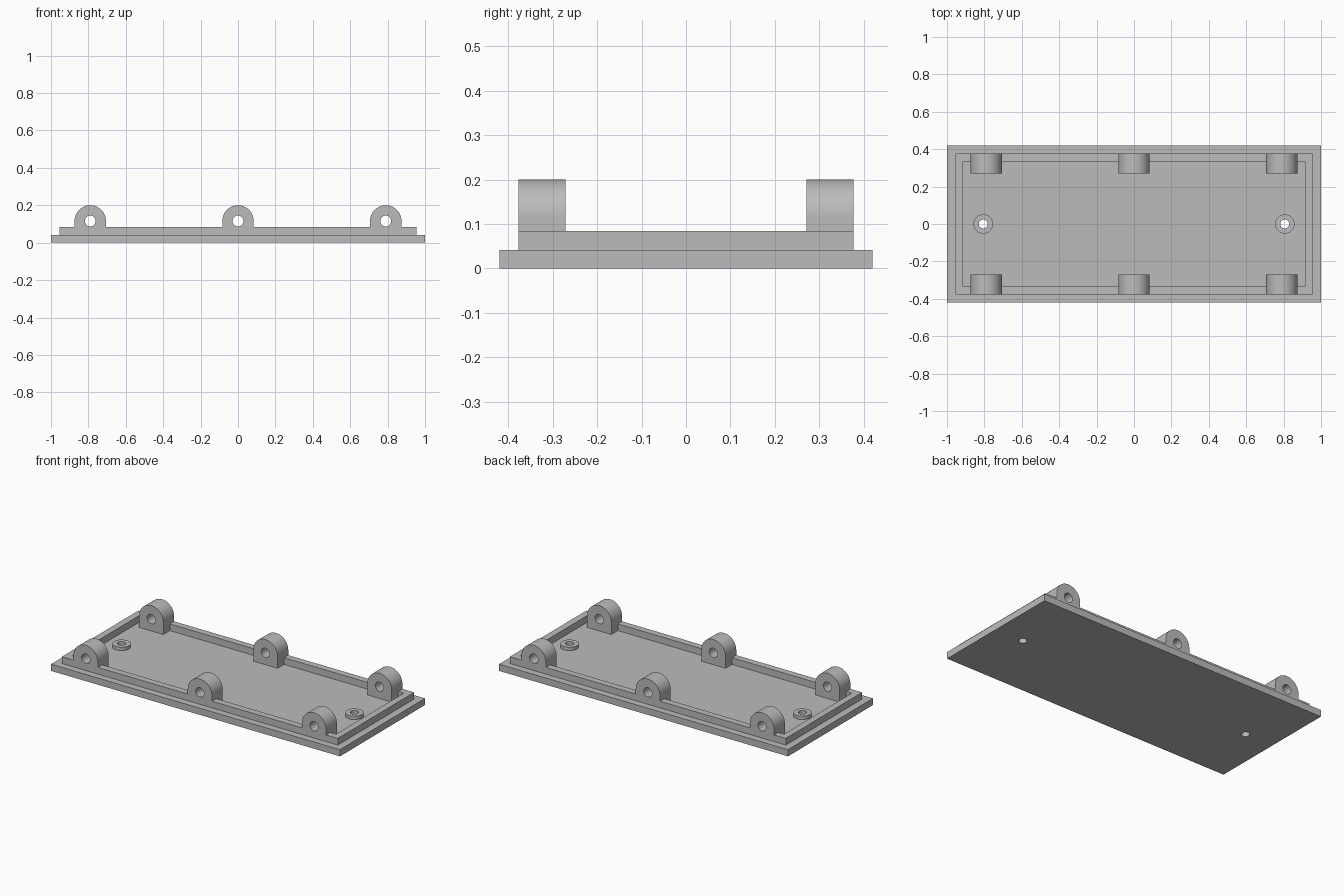
import bpy
import bmesh
from math import cos, sin, pi, radians

default_cube = bpy.data.objects.get("Cube")
if default_cube:
    bpy.data.objects.remove(default_cube, do_unlink=True)

# Single grey material
GREY = (0.5, 0.5, 0.5, 1.0)
grey = bpy.data.materials.new("plain grey")
grey.use_nodes = True
grey.diffuse_color = GREY
grey.node_tree.nodes["Principled BSDF"].inputs["Base Color"].default_value = GREY

# Main dimensions
HALF_X, HALF_Y, PLATE_TOP = 1.0, 0.42, 0.042
RIM_X, RIM_Y, RIM_WALL, RIM_TOP = 0.955, 0.377, 0.042, 0.084
LUG_R, LUG_Z, LUG_DEPTH, LUG_HOLE = 0.084, 0.116, 0.106, 0.029
BOSS_X, BOSS_R, BOSS_HOLE, BOSS_TOP = 0.806, 0.052, 0.024, 0.063


def rectangle(hx, hy):
    return [(-hx, -hy), (hx, -hy), (hx, hy), (-hx, hy)]


def arc(cx, cy, r, start=0.0, sweep=2 * pi, steps=48):
    count = steps if sweep >= 2 * pi else steps + 1
    return [(cx + r * cos(start + sweep * i / steps),
             cy + r * sin(start + sweep * i / steps)) for i in range(count)]


def upright(u, v, w):
    return (u, v, w)


def facing_front(u, v, w):
    return (u, w, v)


def extrude(name, loops, low, high, place=upright):
    """Solid from an outer loop and hole loops, extruded from low to high."""
    bm = bmesh.new()
    caps = ([], [])
    for loop in loops:
        rings = [[bm.verts.new(place(u, v, w)) for u, v in loop] for w in (low, high)]
        for i in range(len(loop)):
            j = (i + 1) % len(loop)
            for ring, edges in zip(rings, caps):
                edges.append(bm.edges.new((ring[i], ring[j])))
            bm.faces.new((rings[0][i], rings[0][j], rings[1][j], rings[1][i]))
    for edges in caps:
        bmesh.ops.triangle_fill(bm, use_beauty=True, edges=edges)
    bmesh.ops.recalc_face_normals(bm, faces=bm.faces)
    mesh = bpy.data.meshes.new(name)
    bm.to_mesh(mesh)
    bm.free()
    mesh.materials.append(grey)
    obj = bpy.data.objects.new(name, mesh)
    bpy.context.collection.objects.link(obj)
    bpy.ops.object.select_all(action='DESELECT')
    obj.select_set(True)
    bpy.context.view_layer.objects.active = obj
    bpy.ops.object.shade_smooth_by_angle(angle=radians(30))
    return obj


# Base plate with two drilled screw holes
screw_holes = [arc(s * BOSS_X, 0, BOSS_HOLE) for s in (-1, 1)]
extrude("base_plate", [rectangle(HALF_X, HALF_Y)] + screw_holes, 0, PLATE_TOP)

# Raised locating rim
extrude("rim", [rectangle(RIM_X, RIM_Y),
                rectangle(RIM_X - RIM_WALL, RIM_Y - RIM_WALL)], PLATE_TOP, RIM_TOP)

# Screw bosses around the holes
for side, hole in zip((-1, 1), screw_holes):
    label = "left" if side > 0 else "right"
    extrude(f"{label}_screw_boss", [arc(side * BOSS_X, 0, BOSS_R), hole],
            PLATE_TOP, BOSS_TOP)

# Round-topped lugs with pin holes, three along each long side
for column, x in (("right", -0.79), ("middle", 0), ("left", 0.79)):
    outline = [(x - LUG_R, PLATE_TOP), (x + LUG_R, PLATE_TOP)]
    outline += arc(x, LUG_Z, LUG_R, 0, pi, 32)
    pin_hole = arc(x, LUG_Z, LUG_HOLE)
    for row, low in (("front", -RIM_Y), ("back", RIM_Y - LUG_DEPTH)):
        extrude(f"{row}_{column}_lug", [outline, pin_hole],
                low, low + LUG_DEPTH, facing_front)
